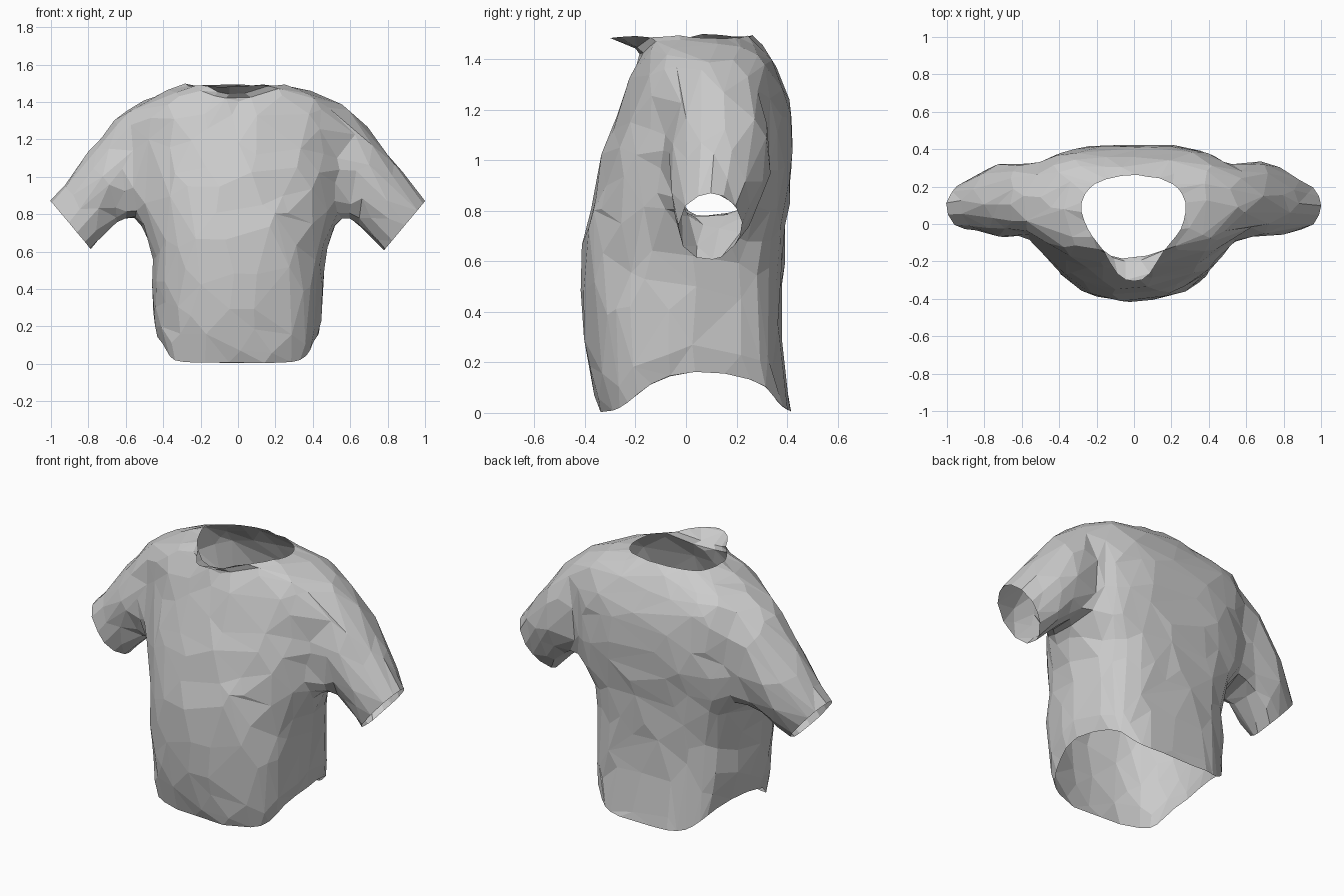
import bpy, bmesh
from math import sin, cos, radians, copysign
from mathutils import Vector

if "Cube" in bpy.data.objects:
    bpy.data.objects.remove(bpy.data.objects["Cube"])

# Torso rings: height, half width, front y, back y, side y, roundness
RINGS = [
    (0.005, .440, -.345, .422, .02, .75),
    (0.10, .460, -.378, .405, .02, .78),
    (0.30, .472, -.410, .385, .02, .82),
    (0.50, .475, -.428, .379, .02, .85),
    (0.68, .490, -.418, .390, .04, .88),
    (0.81, .570, -.390, .406, .08, .95),   # armpit
    (0.96, .585, -.358, .425, .09, 1.0),
    (1.10, .590, -.312, .427, .09, 1.0),
    (1.25, .600, -.257, .414, .10, 1.0),
    (1.38, .595, -.205, .362, .11, 1.0),   # shoulder
    (1.45, .440, -.185, .310, .12, .95),
    (1.49, .29, -.180, .260, .12, 1.0),    # neckline
]
ANGLES = [-90, -72, -54, -38, -22, 0, 36, 49, 62, 76, 90]
ARM_LOW, ARM_HIGH = 5, 9
ARM_FRONT, ARM_MID, ARM_BACK = 4, 5, 6

# Sleeve rings: top (x, z), bottom (x, z), middle y, half depth
SLEEVE = [
    ((.735, 1.235), (.645, .745), .135, .212),
    ((.865, 1.05), (.712, .668), .120, .182),
    ((1.005, .875), (.775, .60), .098, .132),
]


def power(v, e):
    return copysign(abs(v) ** e, v)


def torso_point(ring, angle):
    z, w, front, back, side, e = ring
    a = radians(angle)
    ex, ey = (e, e) if angle < 0 or z > 1.4 else (min(e, .65), min(e, .78))
    x = 0 if abs(angle) == 90 else w * cos(a) ** ex
    s = power(sin(a), ey)
    y = side + s * ((side - front) if angle < 0 else (back - side))
    # hem is cut away at the sides, neckline dips at the front
    cut = 1.24 + angle / 35 if angle < 0 else 1.62 - angle / 40
    z += .18 * max(0, min(1, cut)) * max(0, 1 - z / .6)
    if z > 1.4 and angle < -50:
        z -= .055 * (-angle - 50) / 40
    return Vector((x, y, z))


bm = bmesh.new()
grid = [[bm.verts.new(torso_point(r, a)) for a in ANGLES] for r in RINGS]

# Torso panels, leaving the armhole open
for i in range(len(RINGS) - 1):
    for j in range(len(ANGLES) - 1):
        if ARM_LOW <= i < ARM_HIGH and ARM_FRONT <= j < ARM_BACK:
            continue
        bm.faces.new((grid[i][j], grid[i][j + 1], grid[i + 1][j + 1], grid[i + 1][j]))

# Sleeve lofted from the armhole edge
loop = [grid[ARM_HIGH][ARM_MID]]
loop += [grid[i][ARM_FRONT] for i in range(ARM_HIGH, ARM_LOW - 1, -1)]
loop += [grid[ARM_LOW][ARM_MID]]
loop += [grid[i][ARM_BACK] for i in range(ARM_LOW, ARM_HIGH + 1)]
n = len(loop)
for top, bottom, mid_y, depth in SLEEVE:
    t = Vector((top[0], mid_y, top[1]))
    b = Vector((bottom[0], mid_y, bottom[1]))
    ring = []
    for k in range(n):
        a = radians(360 * k / n)
        p = (t + b) / 2 + (t - b) / 2 * cos(a)
        p.y -= depth * sin(a)
        ring.append(bm.verts.new(p))
    for k in range(n):
        m = (k + 1) % n
        bm.faces.new((loop[k], loop[m], ring[m], ring[k]))
    loop = ring

# Collar flap folding forward at the throat
neck = grid[-1]
flap = [bm.verts.new(p) for p in ((0, -.315, 1.49), (.085, -.285, 1.49))]
bm.faces.new((neck[0], neck[1], flap[1], flap[0]))
bm.faces.new((neck[1], neck[2], flap[1]))

bmesh.ops.delete(bm, geom=[v for v in bm.verts if not v.link_faces], context='VERTS')
bmesh.ops.recalc_face_normals(bm, faces=bm.faces)
mesh = bpy.data.meshes.new("shirt")
bm.to_mesh(mesh)
bm.free()
shirt = bpy.data.objects.new("shirt", mesh)
bpy.context.collection.objects.link(shirt)

# Mirror, soften, wrinkle, then reduce to irregular flat facets
mirror = shirt.modifiers.new("mirror", 'MIRROR')
mirror.use_clip = True
mirror.merge_threshold = .002
smooth = shirt.modifiers.new("smooth", 'SUBSURF')
smooth.levels = smooth.render_levels = 1
cloth = bpy.data.textures.new("wrinkles", 'CLOUDS')
cloth.noise_scale = .16
wrinkle = shirt.modifiers.new("wrinkle", 'DISPLACE')
wrinkle.texture = cloth
wrinkle.strength = .04
wrinkle.mid_level = .46
facets = shirt.modifiers.new("facets", 'DECIMATE')
facets.ratio = .3
